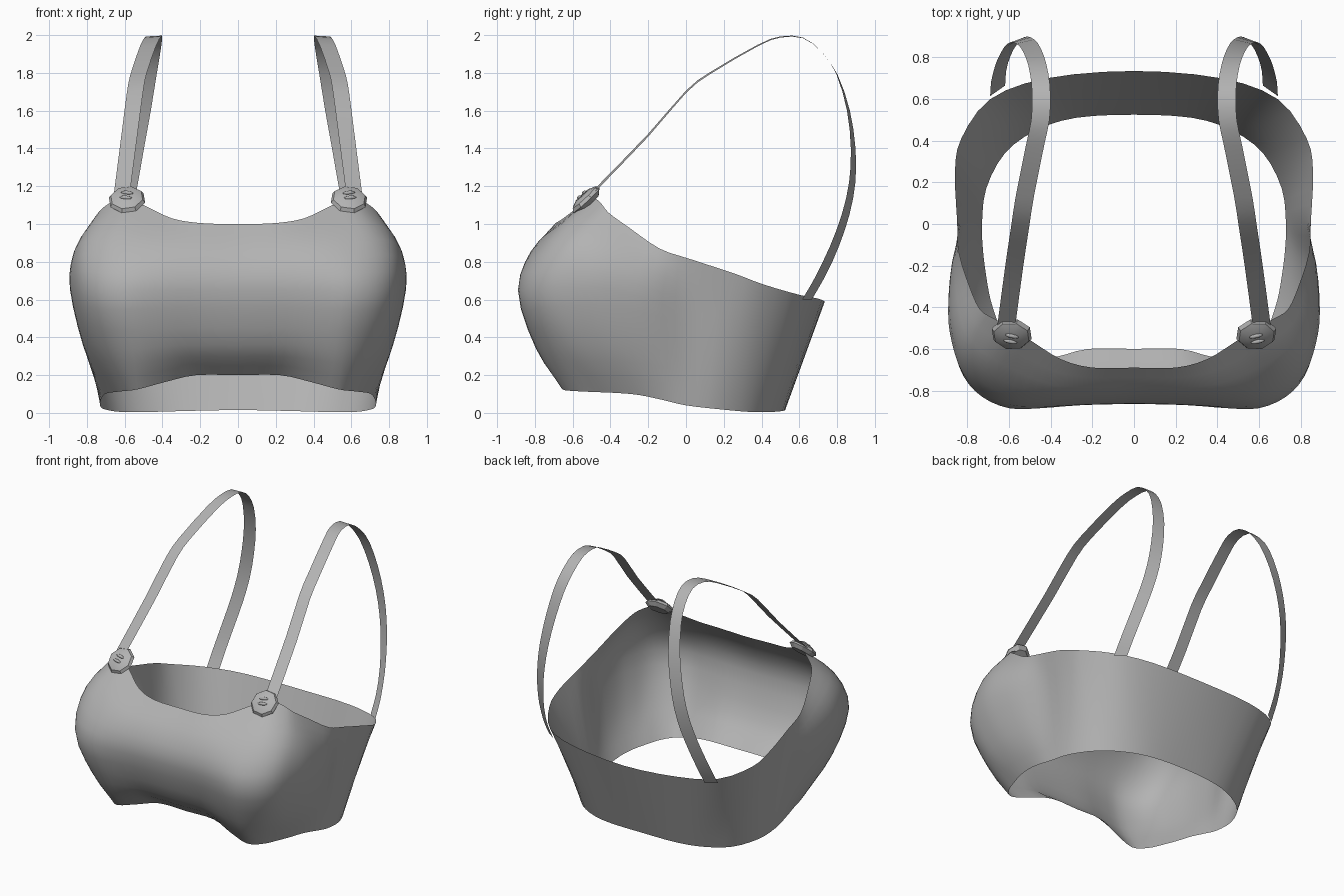
import bpy, bmesh, math
from mathutils import Vector, Matrix

if "Cube" in bpy.data.objects:
    bpy.data.objects.remove(bpy.data.objects["Cube"])

fabric = bpy.data.materials.new("grey fabric")
fabric.diffuse_color = (0.45, 0.45, 0.45, 1)
fabric.use_nodes = True
fabric.node_tree.nodes["Principled BSDF"].inputs["Base Color"].default_value = fabric.diffuse_color


def finish(name, bm, angle=40):
    me = bpy.data.meshes.new(name)
    bm.to_mesh(me)
    bm.free()
    ob = bpy.data.objects.new(name, me)
    bpy.context.collection.objects.link(ob)
    me.materials.append(fabric)
    bpy.ops.object.select_all(action='DESELECT')
    ob.select_set(True)
    bpy.context.view_layer.objects.active = ob
    bpy.ops.object.shade_smooth_by_angle(angle=math.radians(angle))
    return ob


def spline(pts, steps, closed=False):
    """Catmull-Rom curve through the points."""
    n = len(pts)
    if closed:
        ext = [pts[-1]] + pts + pts[:2]
    else:
        ext = [2 * pts[0] - pts[1]] + pts + [2 * pts[-1] - pts[-2]]
    out = []
    for i in range(n if closed else n - 1):
        a, b, c, d = ext[i:i + 4]
        for s in range(steps):
            t = s / steps
            out.append(0.5 * (2 * b + (c - a) * t + (2 * a - 5 * b + 4 * c - d) * t * t
                              + (3 * b - a - 3 * c + d) * t ** 3))
    return out if closed else out + [pts[-1]]


def grid_faces(bm, rows, closed=False):
    vs = [[bm.verts.new(p) for p in r] for r in rows]
    n = len(vs[0])
    for r0, r1 in zip(vs, vs[1:]):
        for i in range(n if closed else n - 1):
            j = (i + 1) % n
            bm.faces.new((r0[i], r1[i], r1[j], r0[j]))


# Band: half outlines from front centre to back centre
top = [(0, -.69, 1.0), (.2, -.69, 1.005), (.35, -.65, 1.03), (.48, -.57, 1.09), (.59, -.50, 1.14),
       (.68, -.45, 1.11), (.74, -.41, 1.06), (.79, -.30, .98), (.84, -.14, .87), (.85, .02, .815),
       (.86, .25, .74), (.83, .41, .68), (.69, .60, .625), (.42, .70, .605), (0, .735, .59)]
bulge = [(0, -.865, .65), (.25, -.87, .65), (.45, -.885, .65), (.6, -.885, .65), (.73, -.83, .65),
         (.82, -.73, .66), (.87, -.58, .66), (.89, -.43, .66), (.87, -.20, .60)]
under = [(0, -.77, .36), (.25, -.77, .36), (.42, -.79, .35), (.56, -.79, .34), (.68, -.73, .35),
         (.76, -.63, .36), (.80, -.50, .36), (.82, -.36, .36), (.81, -.17, .34)]
hem = [(0, -.60, .2), (.22, -.60, .2), (.38, -.64, .165), (.53, -.655, .125), (.61, -.58, .115),
       (.655, -.47, .11), (.69, -.36, .105), (.71, -.25, .095), (.725, -.13, .07), (.73, 0, .04),
       (.71, .17, .02), (.62, .34, .005), (.47, .45, .005), (.28, .51, .01), (0, .525, .015)]

# the back panel runs straight from rim to hem
for t, h in zip(top[9:], hem[9:]):
    bulge.append(Vector(t).lerp(Vector(h), .35))
    under.append(Vector(t).lerp(Vector(h), .68))

# rounded row between rim and bulge, fullest over the cups
puff = [.04, .045, .055, .06, .065, .065, .055, .035, .015] + [0] * 6
upper = []
for t, b, amount in zip(top, bulge, puff):
    mid = Vector(t).lerp(Vector(b), .5)
    out = Vector((mid.x, mid.y, 0)).normalized() + Vector((0, 0, .4))
    upper.append(mid + out * amount)

loops = []
for half in (top, upper, bulge, under, hem):
    half = [Vector(p) for p in half]
    mirrored = [Vector((-p.x, p.y, p.z)) for p in half[-2:0:-1]]
    loops.append(spline(half + mirrored, 3, closed=True))
columns = [spline(list(c), 3) for c in zip(*loops)]
bm = bmesh.new()
grid_faces(bm, list(zip(*columns)), closed=True)
finish("chest_band", bm, 60)

# Shoulder straps and buttons
strap_path = [(.615, -.50, 1.16), (.575, -.2, 1.47), (.545, 0, 1.70), (.525, .13, 1.80),
              (.475, .38, 1.945), (.45, .5, 1.99), (.445, .62, 1.985), (.455, .72, 1.91),
              (.475, .8, 1.79), (.505, .86, 1.6), (.54, .885, 1.4), (.57, .88, 1.22),
              (.60, .845, 1.05), (.63, .785, .88), (.65, .71, .72), (.655, .64, .60)]

for side, label in ((1, "right"), (-1, "left")):
    flip = Matrix.Diagonal((side, 1, 1, 1))

    # strap ribbon, turning to lie along the back panel
    path = spline([Vector(p) for p in strap_path], 2)
    edges = ([], [])
    for i, p in enumerate(path):
        u = i / (len(path) - 1)
        turn = min(1, max(0, u - .5) * 2.5)
        tilt = max(0, .5 - u) * 2
        across = Vector((1, -.7 * turn, -.2 * tilt)).normalized() * .044
        edges[0].append(p - across)
        edges[1].append(p + across)
    bm = bmesh.new()
    grid_faces(bm, edges)
    bm.transform(flip)
    if side > 0:
        bmesh.ops.reverse_faces(bm, faces=bm.faces[:])
    finish("strap_" + label, bm)

    # eight-sided domed button, facing forward and up
    place = flip @ Matrix.Translation((.588, -.53, 1.13)) @ \
        Vector((.08, -.68, .73)).to_track_quat('Z', 'Y').to_matrix().to_4x4()
    bm = bmesh.new()
    rings = [[Vector((r * math.cos(a * math.pi / 4 + .2), r * math.sin(a * math.pi / 4 + .2), z))
              for a in range(8)] for r, z in ((.07, -.03), (.1, -.005), (.088, .014), (.05, .03))]
    grid_faces(bm, rings, closed=True)
    bmesh.ops.holes_fill(bm, edges=bm.edges[:])
    bm.transform(place)
    bmesh.ops.recalc_face_normals(bm, faces=bm.faces[:])
    finish("button_" + label, bm, 25)

    # two raised thread stitches
    bm = bmesh.new()
    for offset in (-.019, .019):
        bmesh.ops.create_uvsphere(bm, u_segments=10, v_segments=6, radius=1, matrix=(
            place @ Matrix.Rotation(.12, 4, 'Z') @ Matrix.Translation((0, offset, .031))
            @ Matrix.Diagonal((.034, .011, .011, 1))))
    bmesh.ops.recalc_face_normals(bm, faces=bm.faces[:])
    finish("stitches_" + label, bm)
